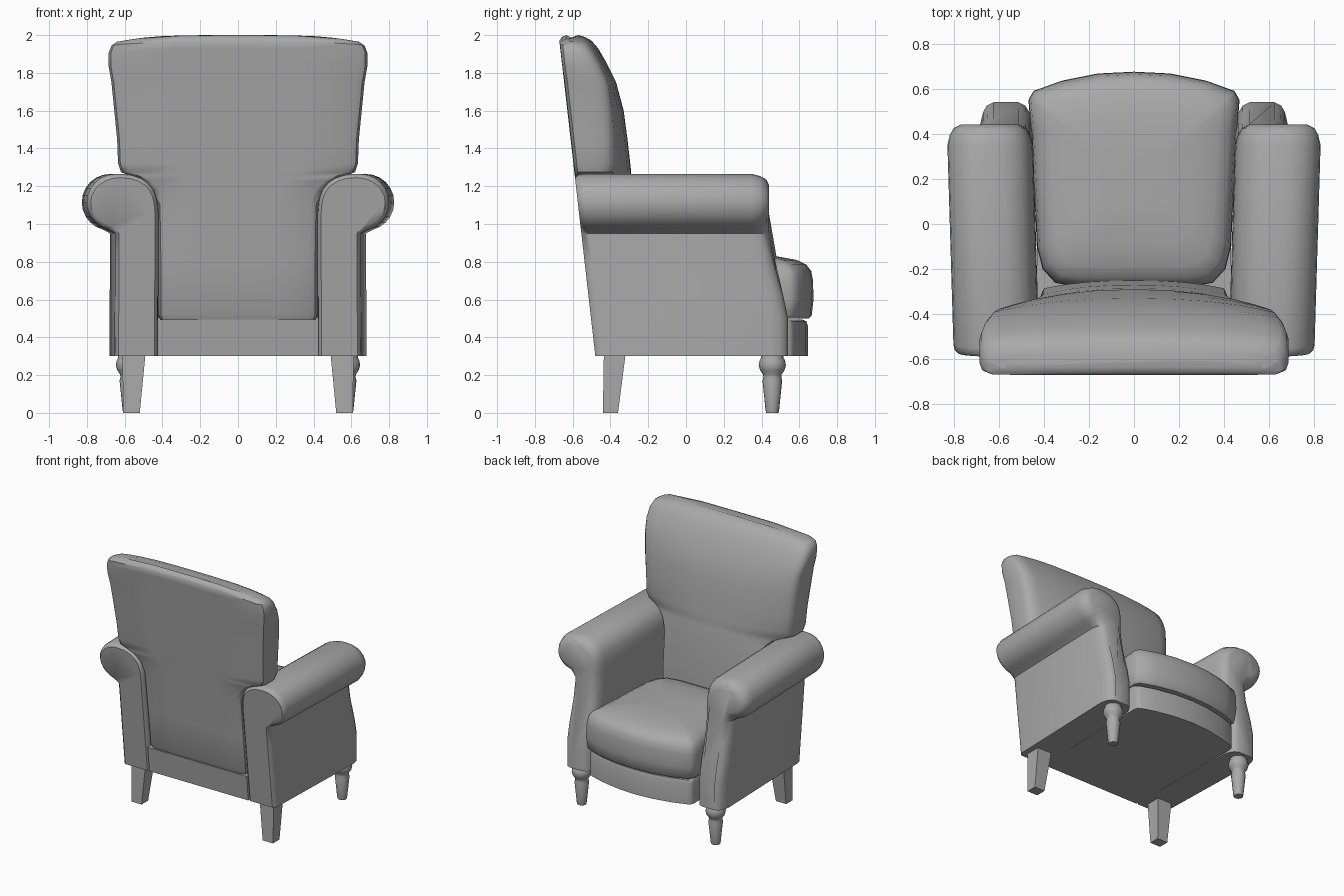
import bpy, bmesh, math

if "Cube" in bpy.data.objects:
    bpy.data.objects.remove(bpy.data.objects["Cube"])

grey = bpy.data.materials.new("warm_grey")
grey.use_nodes = True
COLOUR = (0.4, 0.4, 0.4, 1)
grey.diffuse_color = COLOUR
grey.node_tree.nodes["Principled BSDF"].inputs["Base Color"].default_value = COLOUR


def loft(name, loops, angle=40):
    """Skin closed loops of equal length and cap both ends."""
    bm = bmesh.new()
    rings = [[bm.verts.new(p) for p in loop] for loop in loops]
    n = len(rings[0])
    for a, b in zip(rings, rings[1:]):
        for i in range(n):
            j = (i + 1) % n
            bm.faces.new((a[i], a[j], b[j], b[i]))
    bm.faces.new(rings[0])
    bm.faces.new(rings[-1])
    bmesh.ops.recalc_face_normals(bm, faces=bm.faces)
    mesh = bpy.data.meshes.new(name)
    bm.to_mesh(mesh)
    bm.free()
    mesh.materials.append(grey)
    ob = bpy.data.objects.new(name, mesh)
    bpy.context.collection.objects.link(ob)
    bpy.ops.object.select_all(action='DESELECT')
    ob.select_set(True)
    bpy.context.view_layer.objects.active = ob
    bpy.ops.object.shade_smooth_by_angle(angle=math.radians(angle))
    return ob


def rear(z):
    """Raked rear plane shared by the back, arms and base."""
    return -0.48 - 0.114 * (z - 0.3)


def mirrored(half):
    """Complete a half outline that starts and ends on x = 0."""
    return half + [(-x, y) for x, y in half[-2:0:-1]]


# Arms: rows of height, inner x, outer x and front y
ROLL_Z, ROLL_R = 1.115, 0.15
arm_rows = [(0.3, 0.42, 0.65, 0.54), (0.5, 0.42, 0.65, 0.54), (0.62, 0.42, 0.65, 0.515),
            (0.8, 0.42, 0.65, 0.465), (0.95, 0.42, 0.65, 0.44)]
for deg, inner in zip(range(-75, 91, 15), (0.42, 0.42, 0.42, 0.42, 0.422, 0.426, 0.435, 0.45,
                                           0.475, 0.51, 0.55, 0.60)):
    t = math.radians(deg)
    arm_rows.append((ROLL_Z + ROLL_R * math.sin(t), inner, 0.65 + ROLL_R * math.cos(t), 0.44))


def arm_section(side, at_front, depth, inset):
    left, right = [], []
    for z, x0, x1, front in arm_rows:
        if z > 0.96:
            z = ROLL_Z + (z - ROLL_Z) * (1 - inset / ROLL_R)
        y = front - depth if at_front else rear(z) + depth
        lean = 0.03 * (y + 0.55)
        left.append((side * (x0 + inset + lean), y, z))
        right.append((side * (x1 - inset + lean), y, z))
    return left + right[::-1]


stations = [(False, 0, 0.02), (False, 0.015, 0.005), (False, 0.04, 0), (True, 0.09, 0),
            (True, 0.045, 0.012), (True, 0.015, 0.03), (True, 0, 0.06)]
for side, label in ((1, "left"), (-1, "right")):
    loft(label + "_arm", [arm_section(side, *s) for s in stations])

# Backrest: rows of height, half width, side y, centre front y, rear inset
back_rows = [(0.475, 0.39, -0.32, -0.28, 0.05), (0.49, 0.41, -0.30, -0.26, 0.01),
             (0.52, 0.42, -0.29, -0.25, 0), (0.8, 0.42, -0.29, -0.25, 0),
             (1.1, 0.425, -0.32, -0.27, 0), (1.18, 0.455, -0.34, -0.28, 0),
             (1.23, 0.51, -0.37, -0.285, 0), (1.255, 0.57, -0.39, -0.29, 0),
             (1.275, 0.62, -0.40, -0.29, 0), (1.32, 0.635, -0.39, -0.295, 0),
             (1.45, 0.64, -0.39, -0.31, 0), (1.6, 0.655, -0.40, -0.33, 0),
             (1.75, 0.67, -0.42, -0.37, 0), (1.86, 0.685, -0.46, -0.425, 0),
             (1.93, 0.685, -0.50, -0.465, 0), (1.97, 0.67, -0.53, -0.50, 0),
             (1.99, 0.64, -0.56, -0.535, 0.015), (2.0, 0.58, -0.59, -0.57, 0.04)]


def back_section(z, w, side_y, mid_y, inset):
    yb = rear(z) + inset
    half = [(0, yb), (w * 0.5, yb), (w - 0.045, yb + 0.003), (w - 0.012, yb + 0.018), (w, yb + 0.05),
            (w, side_y - 0.05), (w - 0.01, side_y - 0.02)]
    for f in (0.95, 0.85, 0.7, 0.5, 0.25, 0):
        half.append((w * f, side_y + (mid_y - side_y) * (1 - f ** 2.5)))
    drop = 0.025 if z > 1.8 else 0
    return [(x, y, z - drop * (x / w) ** 4) for x, y in mirrored(half)]


loft("backrest", [back_section(*row) for row in back_rows])

# Seat cushion: rounded outline inset towards its crown
seat_outline = mirrored([(0, -0.28), (0.25, -0.28), (0.35, -0.26), (0.405, -0.2), (0.43, -0.1),
                         (0.445, 0.2), (0.46, 0.45), (0.468, 0.55), (0.445, 0.59), (0.32, 0.635),
                         (0.16, 0.667), (0, 0.675)])
seat_levels = [(0.50, 0.95), (0.515, 0.98), (0.6, 1), (0.7, 0.995), (0.75, 0.975), (0.785, 0.92),
               (0.81, 0.81), (0.828, 0.6), (0.838, 0.3)]
loft("seat_cushion", [[(x * s, 0.2 + (y - 0.2) * s, z) for x, y in seat_outline]
                      for z, s in seat_levels])

# Base with a bowed front rail
base_front = [(0.44, 0.53), (0.432, 0.555), (0.41, 0.57), (0.3, 0.605), (0.15, 0.635), (0, 0.645)]


def base_section(z, inset):
    half = [(0, rear(z)), (0.425, rear(z))] + [(x, y - inset) for x, y in base_front]
    return [(x, y, z) for x, y in mirrored(half)]


loft("base", [base_section(z, i) for z, i in ((0.3, 0), (0.46, 0), (0.485, 0.008), (0.495, 0.03))])

# Legs: tapered square at the rear, turned at the front
turning = [(0, 0.033), (0.015, 0.036), (0.17, 0.052), (0.19, 0.047), (0.205, 0.05), (0.225, 0.064),
           (0.25, 0.072), (0.275, 0.068), (0.29, 0.06), (0.31, 0.06)]
for side, label in ((1, "left"), (-1, "right")):
    loft(label + "_rear_leg",
         [[(side * x, y, z) for x, y in ((x0, y0), (x1, y0), (x1, y1), (x0, y1))]
          for z, x0, x1, y0, y1 in ((0, 0.52, 0.608, -0.44, -0.36), (0.31, 0.49, 0.612, -0.435, -0.32))])
    loft(label + "_front_leg",
         [[(side * 0.575 + r * math.cos(k * math.pi / 8), 0.457 + r * math.sin(k * math.pi / 8), z)
           for k in range(16)] for z, r in turning])
